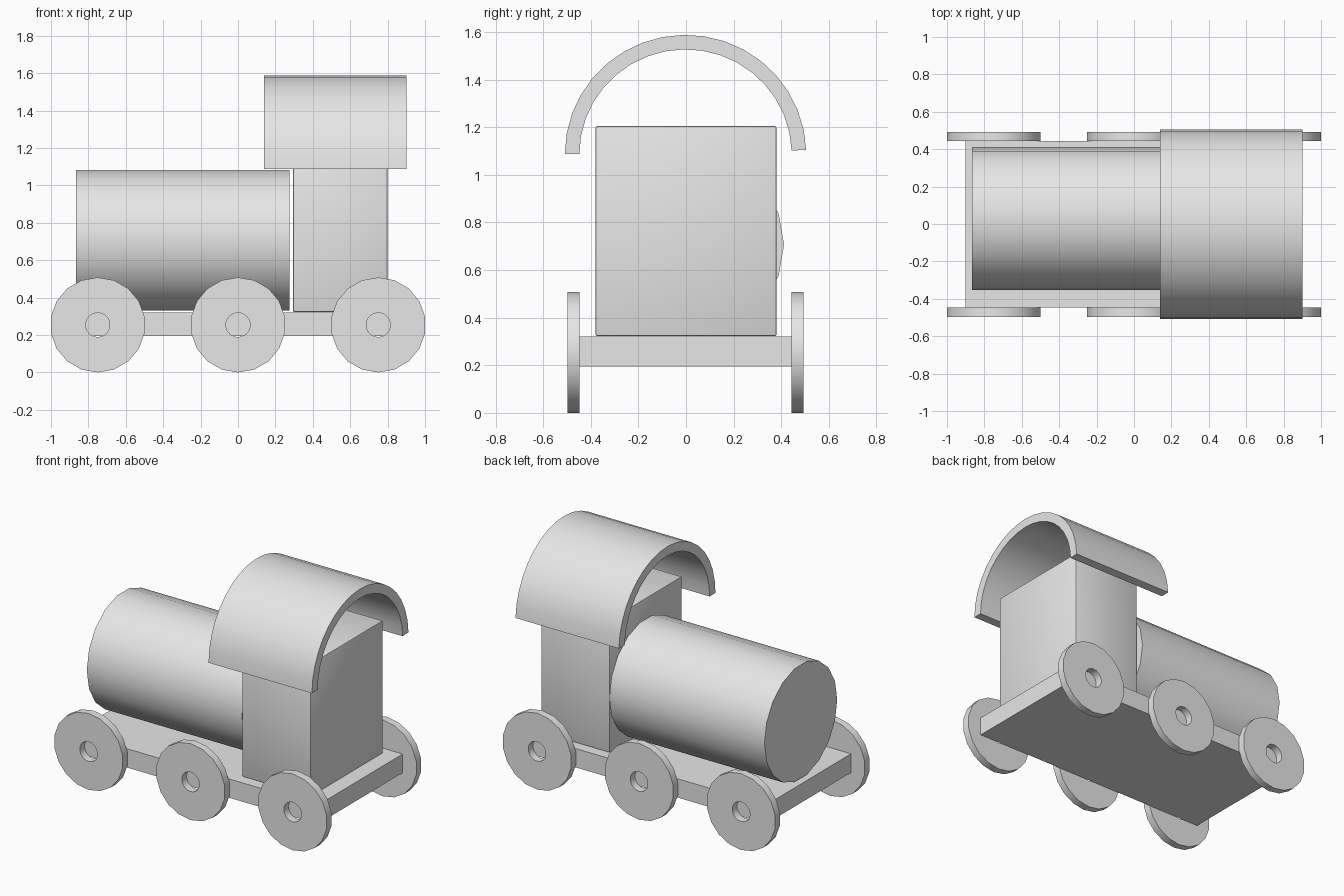
import bpy
import bmesh
from math import sin, cos, pi, radians
from mathutils import Matrix, Vector

default = bpy.data.objects.get("Cube")
if default:
    bpy.data.objects.remove(default, do_unlink=True)

# One plain grey for the whole toy
grey = bpy.data.materials.new("plain_grey")
grey.use_nodes = True
colour = (0.8, 0.8, 0.8, 1.0)
grey.diffuse_color = colour
grey.node_tree.nodes["Principled BSDF"].inputs["Base Color"].default_value = colour


def finish(name, bm):
    """Turn a bmesh into a shaded, coloured object."""
    bmesh.ops.recalc_face_normals(bm, faces=bm.faces)
    mesh = bpy.data.meshes.new(name)
    bm.to_mesh(mesh)
    bm.free()
    mesh.materials.append(grey)
    obj = bpy.data.objects.new(name, mesh)
    bpy.context.collection.objects.link(obj)
    bpy.ops.object.select_all(action="DESELECT")
    obj.select_set(True)
    bpy.context.view_layer.objects.active = obj
    bpy.ops.object.shade_smooth_by_angle(angle=radians(30))
    return obj


def box(name, low, high, bevel=0):
    low, high = Vector(low), Vector(high)
    bm = bmesh.new()
    bmesh.ops.create_cube(bm, size=1)
    bmesh.ops.scale(bm, vec=high - low, verts=bm.verts)
    bmesh.ops.translate(bm, vec=(low + high) / 2, verts=bm.verts)
    if bevel:
        bmesh.ops.bevel(bm, geom=bm.edges[:], offset=bevel, segments=2,
                        profile=0.5, affect="EDGES")
    return finish(name, bm)


def band(name, place, outer, inner, ends, angles, closed):
    """Sweep a rectangular section through angles; place maps (u, v, w) to xyz."""
    bm = bmesh.new()
    rings = []
    for a in angles:
        section = [(outer, ends[0]), (outer, ends[1]),
                   (inner, ends[1]), (inner, ends[0])]
        rings.append([bm.verts.new(place(r[0] * cos(a), r[1] * sin(a), w))
                      for r, w in section])
    pairs = list(zip(rings, rings[1:]))
    if closed:
        pairs.append((rings[-1], rings[0]))
    else:
        bm.faces.new(rings[0])
        bm.faces.new(rings[-1])
    for p, q in pairs:
        for i in range(4):
            j = (i + 1) % 4
            bm.faces.new((p[i], p[j], q[j], q[i]))
    return finish(name, bm)


# Chassis and cab
box("chassis", (-0.9, -0.447, 0.195), (0.9, 0.443, 0.32))
box("cab", (0.295, -0.38, 0.322), (0.80, 0.38, 1.205), bevel=0.008)

# Boiler, lying along x with a vertex at its top
SIDES = 18
bm = bmesh.new()
turn = Matrix.Translation((-0.295, 0.03, 0.707)) @ Matrix.Rotation(pi / 2, 4, "Y")
bmesh.ops.create_cone(bm, cap_ends=True, segments=SIDES, radius1=0.382,
                      radius2=0.382, depth=1.14, matrix=turn)
finish("boiler", bm)

# Curved roof
STEPS = 18
band("roof", lambda u, v, w: (w, u - 0.002, v + 1.087),
     (0.507, 0.501), (0.446, 0.44), (0.14, 0.90),
     [radians(2 + 178 * i / STEPS) for i in range(STEPS + 1)], False)

# Six wheels with open hubs
full_turn = [pi / 2 + 2 * pi * i / SIDES for i in range(SIDES)]
for side, ends in (("right", (-0.498, -0.447)), ("left", (0.443, 0.493))):
    for spot, x in (("outer", -0.75), ("middle", 0), ("cab_end", 0.75)):
        band(f"{side}_{spot}_wheel",
             lambda u, v, w, x=x: (x + u, w, v + 0.254),
             (0.254, 0.254), (0.065, 0.065), ends, full_turn, True)
